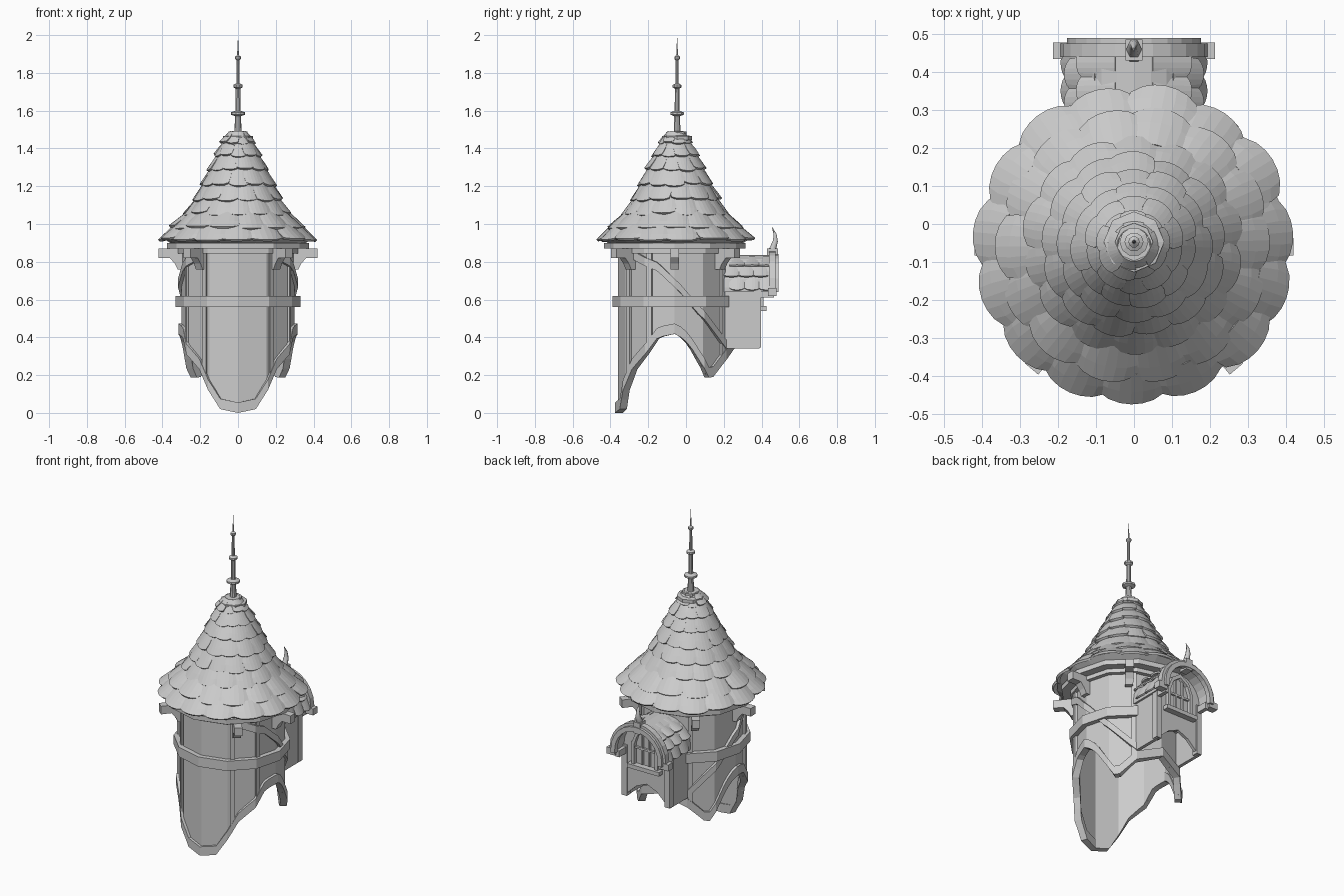
import bpy, bmesh, math, random
from mathutils import Vector

random.seed(4)
cube = bpy.data.objects.get("Cube")
if cube:
    bpy.data.objects.remove(cube)

grey = bpy.data.materials.new("plain_grey")
grey.use_nodes = True
grey.diffuse_color = (0.6, 0.6, 0.6, 1)
grey.node_tree.nodes["Principled BSDF"].inputs["Base Color"].default_value = (0.6, 0.6, 0.6, 1)

X, Y, Z = Vector((1, 0, 0)), Vector((0, 1, 0)), Vector((0, 0, 1))
WALL, ROOF = Vector((0, -0.06, 0)), Vector((0, -0.055, 0))
TIP = Vector((0, -0.047, 0))


def finish(name, bm, recalc=True):
    if recalc:
        bmesh.ops.recalc_face_normals(bm, faces=bm.faces)
    me = bpy.data.meshes.new(name)
    bm.to_mesh(me)
    bm.free()
    me.materials.append(grey)
    ob = bpy.data.objects.new(name, me)
    bpy.context.collection.objects.link(ob)
    return ob


def heading(deg):
    # horizontal direction, measured from the front towards the left
    a = math.radians(deg)
    return Vector((math.sin(a), -math.cos(a), 0))


def lerp(table, x):
    for (a, za), (b, zb) in zip(table, table[1:]):
        if a <= x <= b:
            return za + (zb - za) * (x - a) / (b - a)
    return table[-1][1]


def strip(name, low, high, a0, a1, r_in, r_out):
    # solid band that follows the twelve-sided wall
    bm = bmesh.new()
    closed = a1 - a0 >= 360
    marks = sorted({a0, a1, *[a for a in range(-180, 181, 6) if a0 < a < a1]})
    if closed:
        marks.pop()
    rings = []
    for a in marks:
        k = math.cos(math.radians(15)) / math.cos(math.radians(a % 30 - 15))
        d = heading(a) * k
        rings.append([bm.verts.new(WALL + d * r + Z * z) for r, z in
                      ((r_in, low(a)), (r_out, low(a)), (r_out, high(a)), (r_in, high(a)))])
    pairs = list(zip(rings, rings[1:]))
    if closed:
        pairs.append((rings[-1], rings[0]))
    else:
        bm.faces.new(rings[0])
        bm.faces.new(rings[-1][::-1])
    for p, q in pairs:
        for i in range(4):
            j = (i + 1) % 4
            bm.faces.new((p[i], q[i], q[j], p[j]))
    return finish(name, bm)


def prism(name, pts, o, u, v, w, w0, w1):
    # outline in the u-v plane, extruded along w
    bm = bmesh.new()
    f = bm.faces.new([bm.verts.new(o + u * p + v * q + w * w0) for p, q in pts])
    new = bmesh.ops.extrude_face_region(bm, geom=[f])["geom"]
    bmesh.ops.translate(bm, vec=w * (w1 - w0), verts=[e for e in new if isinstance(e, bmesh.types.BMVert)])
    return finish(name, bm)


def box(name, x, y, z):
    return prism(name, [(x[0], z[0]), (x[1], z[0]), (x[1], z[1]), (x[0], z[1])], Vector(), X, Z, Y, *y)


def lathe(name, profile, o, n):
    bm = bmesh.new()
    vs = [bm.verts.new(o + X * r + Z * z) for r, z in profile]
    es = [bm.edges.new(e) for e in zip(vs, vs[1:])]
    bmesh.ops.spin(bm, geom=vs + es, cent=o, axis=Z, angle=math.tau, steps=n, use_merge=True)
    bmesh.ops.remove_doubles(bm, verts=bm.verts, dist=0.0005)
    return finish(name, bm)


def shingle(bm, top, down, normal, length, w_top, w_low, bow):
    # bowed plate with a rounded lower end
    side = down.cross(normal)
    rows = [[], [], []]
    for i in range(7):
        u = i / 3 - 1
        tip = length - 0.5 * w_low * (1 - math.sqrt(max(0, 1 - 0.85 * u * u)))
        for row, t in zip(rows, (0, 0.6, 1)):
            w = w_top + (w_low - w_top) * min(1, t * 1.4)
            if t == 1:
                w *= 0.93
            row.append(bm.verts.new(top + down * tip * t + side * u * w - normal * bow * u * u))
    for a, b in zip(rows, rows[1:]):
        for i in range(6):
            f = bm.faces.new((a[i], a[i + 1], b[i + 1], b[i]))
            f.normal_update()
            if f.normal.dot(normal) < 0:
                f.normal_flip()


def shingled(name, bm, thick):
    ob = finish(name, bm, False)
    mod = ob.modifiers.new("thickness", 'SOLIDIFY')
    mod.thickness, mod.offset = thick, -1


# tower wall with its scalloped lower edge
EDGE = [(0, 0), (18, .02), (30, .12), (42, .23), (60, .31), (73, .4), (92, .42),
        (105, .36), (128, .17), (150, .28), (180, .34)]


def edge(a):
    return lerp(EDGE, abs(a))


strip("tower_wall", edge, lambda a: .88, -180, 180, .28, .3)
strip("lower_edge_trim", edge, lambda a: edge(a) + .055, -180, 180, .275, .316)
strip("middle_band", lambda a: .56, lambda a: .62, -180, 180, .295, .33)
strip("top_band", lambda a: .845, lambda a: .875, -180, 180, .29, .325)
strip("eave_plate", lambda a: .87, lambda a: .9, -180, 180, .27, .375)

# curved braces, posts and roof beams
BRACE = [(45, .83), (73, .77), (95, .66), (113, .55), (150, .36)]
BEAM = [(.27, .87), (.42, .87), (.42, .82), (.36, .82), (.335, .79), (.32, .76), (.27, .76)]
for s, side in ((1, "left"), (-1, "right")):
    span = sorted((45 * s, 150 * s))
    strip(side + "_brace", lambda a: lerp(BRACE, abs(a)) - .02,
          lambda a: lerp(BRACE, abs(a)) + .025, *span, .29, .318)
    for i, a in enumerate((36, 64, 147)):
        ends = sorted((s * (a - 2.5), s * (a + 2.5)))
        strip(f"{side}_post_{i}", edge, lambda a: .87, *ends, .29, .313)
    for i, a in enumerate((40, 90, 142)):
        d = heading(a * s)
        prism(f"{side}_beam_{i}", BEAM, WALL, d, Z, d.cross(Z), -.023, .023)

# main roof: inner shell and courses of shingles
COURSES = [(.425, .92), (.362, .985), (.292, 1.055), (.242, 1.13), (.203, 1.21),
           (.165, 1.29), (.128, 1.365), (.095, 1.43), (.065, 1.48)]
lathe("roof_shell", [(0, .895), (.35, .895)] + [(r - .025, z + .005) for r, z in COURSES], ROOF, 24)
bm = bmesh.new()
for k, count in enumerate((15, 14, 14, 13, 12, 11, 10, 9)):
    (r0, z0), (r1, z1) = COURSES[k], COURSES[k + 1]
    r1, z1 = r1 - .022, z1 + .012
    for i in range(count):
        a = 360 * (i + .5 * (k % 2)) / count + random.uniform(-2, 2)
        out = heading(a)
        top = ROOF + out * r1 + Z * z1
        fall = ROOF + out * (r0 + random.uniform(-.006, .006)) + Z * (z0 + random.uniform(-.008, .008)) - top
        down = fall.normalized()
        across = Z.cross(out)
        normal = across.cross(down)
        if normal.z < 0:
            normal.negate()
        half = math.pi / count * 1.08
        shingle(bm, top, down, normal, fall.length, half * r1 * 1.05, half * r0, r0 * .045)
shingled("roof_shingles", bm, .014)

# collar and spire
lathe("roof_collar", [(0, 1.42), (.062, 1.42), (.068, 1.44), (.08, 1.445), (.08, 1.465),
                      (.05, 1.47), (.05, 1.49), (0, 1.49)], TIP, 8)
spire = [(0, 1.48), (.019, 1.48), (.016, 1.565)]
for z, r, neck in ((1.585, .038, .014), (1.73, .025, .009), (1.88, .015, .005)):
    spire += [(neck + .003, z - .014), (r, z - .006), (r, z + .006), (neck, z + .014)]
lathe("spire", spire + [(0, 2)], TIP, 10)


# dormer at the back
def arc(r, a0=0, a1=180, n=12):
    return [(r * math.cos(math.radians(a0 + (a1 - a0) * i / n)),
             .665 + r * math.sin(math.radians(a0 + (a1 - a0) * i / n))) for i in range(n + 1)]


def arch(name, r_in, r_out, y0, y1, foot):
    pts = [(r_out, foot)] + arc(r_out) + [(-r_out, foot), (-r_in, foot)]
    prism(name, pts + arc(r_in, 180, 0) + [(r_in, foot)], Vector(), X, Z, Y, y0, y1)


prism("dormer_face", [(.155, .34)] + arc(.155) + [(-.155, .34), (-.07, .42), (0, .45), (.07, .42)],
      Vector(), X, Z, Y, .37, .388)
arch("dormer_roof_shell", .155, .172, .2, .46, .64)
arch("dormer_outer_arch", .158, .193, .44, .475, .625)
arch("dormer_inner_arch", .148, .176, .46, .49, .64)
for s, side in ((1, "left"), (-1, "right")):
    box(side + "_dormer_side", sorted((s * .14, s * .16)), (.18, .388), (.34, .665))
    box(side + "_arch_foot", sorted((s * .155, s * .213)), (.435, .478), (.62, .66))
    box(side + "_corner_post", sorted((s * .13, s * .165)), (.36, .397), (.345, .66))
    box(side + "_arch_bracket", sorted((s * .135, s * .16)), (.38, .465), (.61, .65))
    box(side + "_window_jamb", sorted((s * .07, s * .09)), (.38, .41), (.56, .7))
    box(side + "_mullion", sorted((s * .018, s * .03)), (.38, .4), (.57, .77))
    prism(side + "_window_head", [(s * .09, .69), (s * .06, .765), (0, .805), (0, .78), (s * .05, .745), (s * .07, .69)],
          Vector(), X, Z, Y, .38, .41)
box("window_sill", (-.11, .11), (.38, .425), (.54, .565))
box("window_crossbar", (-.07, .07), (.38, .4), (.66, .672))
box("arch_keystone", (-.022, .022), (.43, .486), (.8, .87))

# dormer shingles
bm = bmesh.new()
for s in (1, -1):
    for k, phi in enumerate((44, 24, 2)):
        for i in range(3):
            y = (.27, .35, .425)[i] - .03 * (k % 2)
            a, b = math.radians(phi + 12), math.radians(phi - 6)
            top = Vector((s * .174 * math.cos(a + .3), y, .665 + .174 * math.sin(a + .3)))
            low = Vector((s * .194 * math.cos(b), y, .665 + .194 * math.sin(b)))
            down = (low - top).normalized()
            normal = Y.cross(down) * s
            if normal.dot(Vector((s, 0, 1))) < 0:
                normal.negate()
            shingle(bm, top, down, normal, (low - top).length, .044, .044, .008)
shingled("dormer_shingles", bm, .01)

# curved horn over the dormer
cu = bpy.data.curves.new("dormer_horn", 'CURVE')
cu.dimensions, cu.bevel_depth, cu.bevel_resolution, cu.use_fill_caps = '3D', .022, 1, True
path = [(.445, .84, 1), (.462, .875, .9), (.473, .91, .7), (.472, .945, .42), (.455, .985, .04)]
sp = cu.splines.new('POLY')
sp.points.add(len(path) - 1)
for p, (y, z, r) in zip(sp.points, path):
    p.co, p.radius = (0, y, z, 1), r
cu.materials.append(grey)
bpy.context.collection.objects.link(bpy.data.objects.new("dormer_horn", cu))
